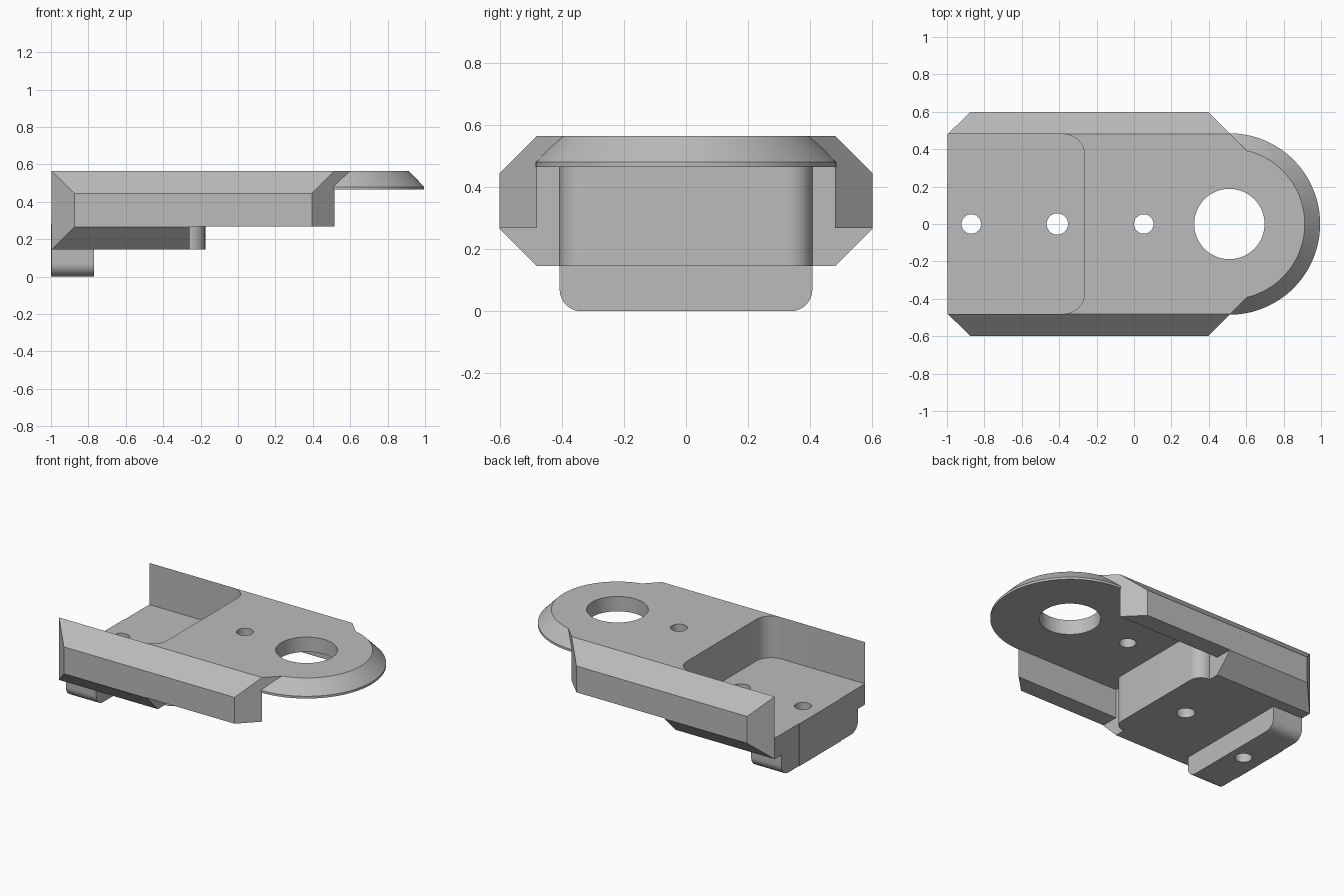
import bpy, bmesh, math

cube = bpy.data.objects.get("Cube")
if cube:
    bpy.data.objects.remove(cube, do_unlink=True)

grey = bpy.data.materials.new("plain grey")
grey.use_nodes = True
colour = (0.5, 0.5, 0.5, 1)
grey.diffuse_color = colour
grey.node_tree.nodes["Principled BSDF"].inputs["Base Color"].default_value = colour

TOP, UNDER, FLOOR, BASE = 0.565, 0.465, 0.285, 0.145
END, BLOCK = -0.996, -0.26
RING_X, RING_R = 0.51, 0.485


def finish(name, bm):
    bmesh.ops.recalc_face_normals(bm, faces=bm.faces)
    mesh = bpy.data.meshes.new(name)
    bm.to_mesh(mesh)
    bm.free()
    mesh.materials.append(grey)
    obj = bpy.data.objects.new(name, mesh)
    bpy.context.collection.objects.link(obj)
    return obj


def prism(name, points, axis, lo, hi):
    """Extrude a flat outline along x (outline in y, z) or z (outline in x, y)."""
    bm = bmesh.new()
    place = (lambda a, b, t: (t, a, b)) if axis == "x" else (lambda a, b, t: (a, b, t))
    low = [bm.verts.new(place(a, b, lo)) for a, b in points]
    high = [bm.verts.new(place(a, b, hi)) for a, b in points]
    bm.faces.new(low)
    bm.faces.new(high)
    n = len(points)
    for i in range(n):
        j = (i + 1) % n
        bm.faces.new((low[i], low[j], high[j], high[i]))
    return finish(name, bm)


def box(name, x0, x1, half, z0, z1):
    return prism(name, [(x0, -half), (x1, -half), (x1, half), (x0, half)], "z", z0, z1)


def arc(cx, cy, r, start, steps=12):
    """Quarter circle, angles in quarter turns."""
    return [(cx + r * math.cos((start + i / steps) * math.pi / 2),
             cy + r * math.sin((start + i / steps) * math.pi / 2)) for i in range(steps + 1)]


def rounded_end(name, x0, x1, half, r, z0, z1):
    """Box whose two vertical corners on the +x side are rounded."""
    pts = [(x0, -half)] + arc(x1 - r, r - half, r, -1) + arc(x1 - r, half - r, r, 0) + [(x0, half)]
    return prism(name, pts, "z", z0, z1)


def cone(name, x, r0, r1, z0, z1, segments):
    bm = bmesh.new()
    bmesh.ops.create_cone(bm, cap_ends=True, segments=segments, radius1=r0, radius2=r1, depth=z1 - z0)
    bmesh.ops.translate(bm, verts=bm.verts, vec=(x, 0, (z0 + z1) / 2))
    return finish(name, bm)


def combine(target, tool, operation):
    mod = target.modifiers.new(operation, "BOOLEAN")
    mod.operation, mod.solver, mod.object = operation, "EXACT", tool
    tool.hide_render = True
    bpy.context.view_layer.objects.active = target
    bpy.ops.object.modifier_apply(modifier=mod.name)
    bpy.data.objects.remove(tool, do_unlink=True)


def mirrored(half):
    """Complete an outline from its positive half."""
    return half + [(x, -y) for x, y in reversed(half)]


# Bevelled body: side section trimmed by the plan outline
right = [(0.48, BASE), (0.6, 0.265), (0.6, 0.445), (0.48, TOP)]
body = prism("bracket_body", right + [(-y, z) for y, z in reversed(right)], "x", -1.1, 0.8)
plan = mirrored([(END, 0.48), (-0.875, 0.6), (0.395, 0.6), (0.615, 0.38)])
combine(body, prism("plan_trim", plan, "z", -0.1, 0.8), "INTERSECT")

# Clear the space under the plate, leaving the side rails
combine(body, box("under_plate", BLOCK, 0.9, 0.48, -0.1, UNDER), "DIFFERENCE")
combine(body, box("under_rails", BLOCK, 0.9, 0.8, -0.1, 0.268), "DIFFERENCE")

# Round bevelled end
ring = cone("ring_rim", RING_X, RING_R, RING_R, UNDER, 0.48, 128)
combine(ring, cone("ring_bevel", RING_X, RING_R, 0.403, 0.48, TOP, 128), "UNION")
combine(body, ring, "UNION")

# Outer wall of the pocket, foot and thin end pad
combine(body, rounded_end("pocket_shell", -0.8, -0.175, 0.407, 0.08, BASE, 0.52), "UNION")
r = 0.07
foot = [(-0.407, 0.2)] + arc(r - 0.407, r, r, 2) + arc(0.407 - r, r, r, 3) + [(0.407, 0.2)]
combine(body, prism("foot", foot, "x", END, -0.77), "UNION")
combine(body, box("end_pad", -1, -0.95, 0.22, 0, FLOOR), "UNION")

# Open pocket and the row of holes
combine(body, rounded_end("pocket", -1.2, -0.265, 0.48, 0.11, FLOOR, 0.8), "DIFFERENCE")
for x, radius in ((-0.87, 0.052), (-0.41, 0.057), (0.052, 0.052), (RING_X, 0.188)):
    combine(body, cone("hole", x, radius, radius, -0.2, 0.9, 64), "DIFFERENCE")

for o in bpy.context.selected_objects:
    o.select_set(False)
body.select_set(True)
bpy.context.view_layer.objects.active = body
bpy.ops.object.shade_smooth_by_angle(angle=math.radians(30))
